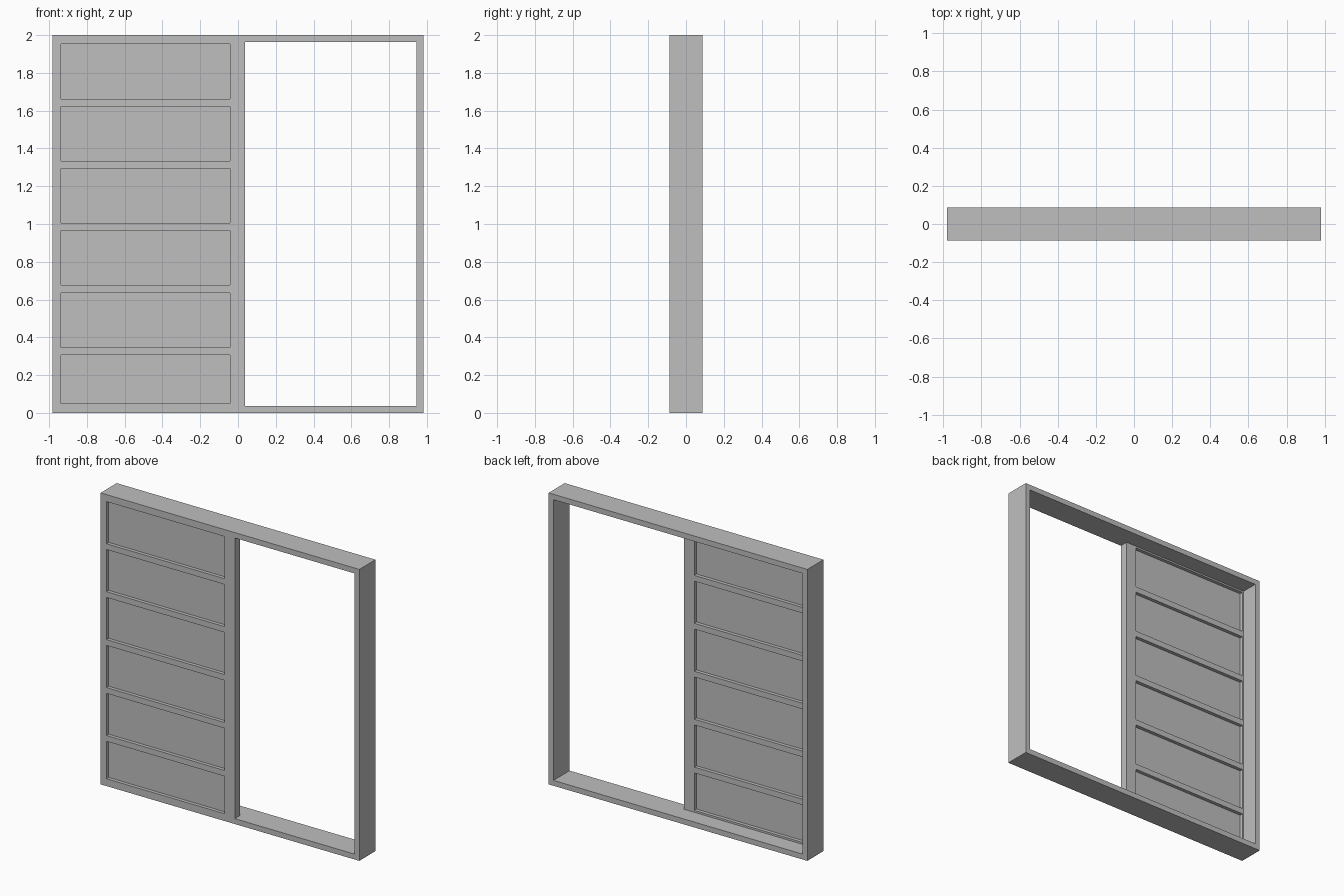
import bpy

if "Cube" in bpy.data.objects:
    bpy.data.objects.remove(bpy.data.objects["Cube"], do_unlink=True)

# Single plain grey
grey = bpy.data.materials.new("plain_grey")
grey.use_nodes = True
colour = (0.52, 0.52, 0.52, 1)
grey.diffuse_color = colour
grey.node_tree.nodes["Principled BSDF"].inputs["Base Color"].default_value = colour

W, D, H = 0.982, 0.0875, 2.0    # half width, half depth, height
T = 0.037                       # frame thickness
DOOR_BACK = -0.03               # the leaf sits flush with the front
RECESS = 0.024


def box(name, x, y, z):
    """Box from (min, max) ranges on each axis."""
    mesh = bpy.data.meshes.new(name)
    corners = [(a, b, c) for a in x for b in y for c in z]
    faces = [(0, 1, 3, 2), (4, 6, 7, 5), (0, 4, 5, 1),
             (2, 3, 7, 6), (0, 2, 6, 4), (1, 5, 7, 3)]
    mesh.from_pydata(corners, [], faces)
    mesh.materials.append(grey)
    obj = bpy.data.objects.new(name, mesh)
    bpy.context.collection.objects.link(obj)
    return obj


def cut(target, cutter):
    mod = target.modifiers.new(cutter.name, "BOOLEAN")
    mod.operation = "DIFFERENCE"
    mod.solver = "EXACT"
    mod.object = cutter
    cutter.hide_render = True
    cutter.hide_set(True)


# Outer frame, with the full-depth doorway and the pocket behind the leaf
frame = box("sliding_door_frame", (-W, W), (-D, D), (0, H))
doorway = box("doorway_cutter", (T, W - T), (-1, 1), (T, H - T))
pocket = box("pocket_cutter", (-W + T, T + 0.01), (DOOR_BACK, 1), (T, H - T))
cut(frame, doorway)
cut(frame, pocket)

# Six sunken panels on both sides of the leaf
for i in range(6):
    top = 1.952 - i * 0.329
    span = (max(top - 0.289, 0.05), top)
    sides = {"front": (-1, -D + RECESS),
             "back": (DOOR_BACK - RECESS, DOOR_BACK + 0.01)}
    for side, depth in sides.items():
        cut(frame, box(f"{side}_panel_cutter_{i + 1}", (-0.937, -0.042), depth, span))

# Bake the cuts, then drop the helpers
bpy.context.view_layer.update()
graph = bpy.context.evaluated_depsgraph_get()
baked = bpy.data.meshes.new_from_object(frame.evaluated_get(graph))
cutters = [m.object for m in frame.modifiers]
frame.modifiers.clear()
frame.data = baked
baked.materials.clear()
baked.materials.append(grey)
for poly in baked.polygons:
    poly.material_index = 0
for cutter in cutters:
    bpy.data.objects.remove(cutter, do_unlink=True)
